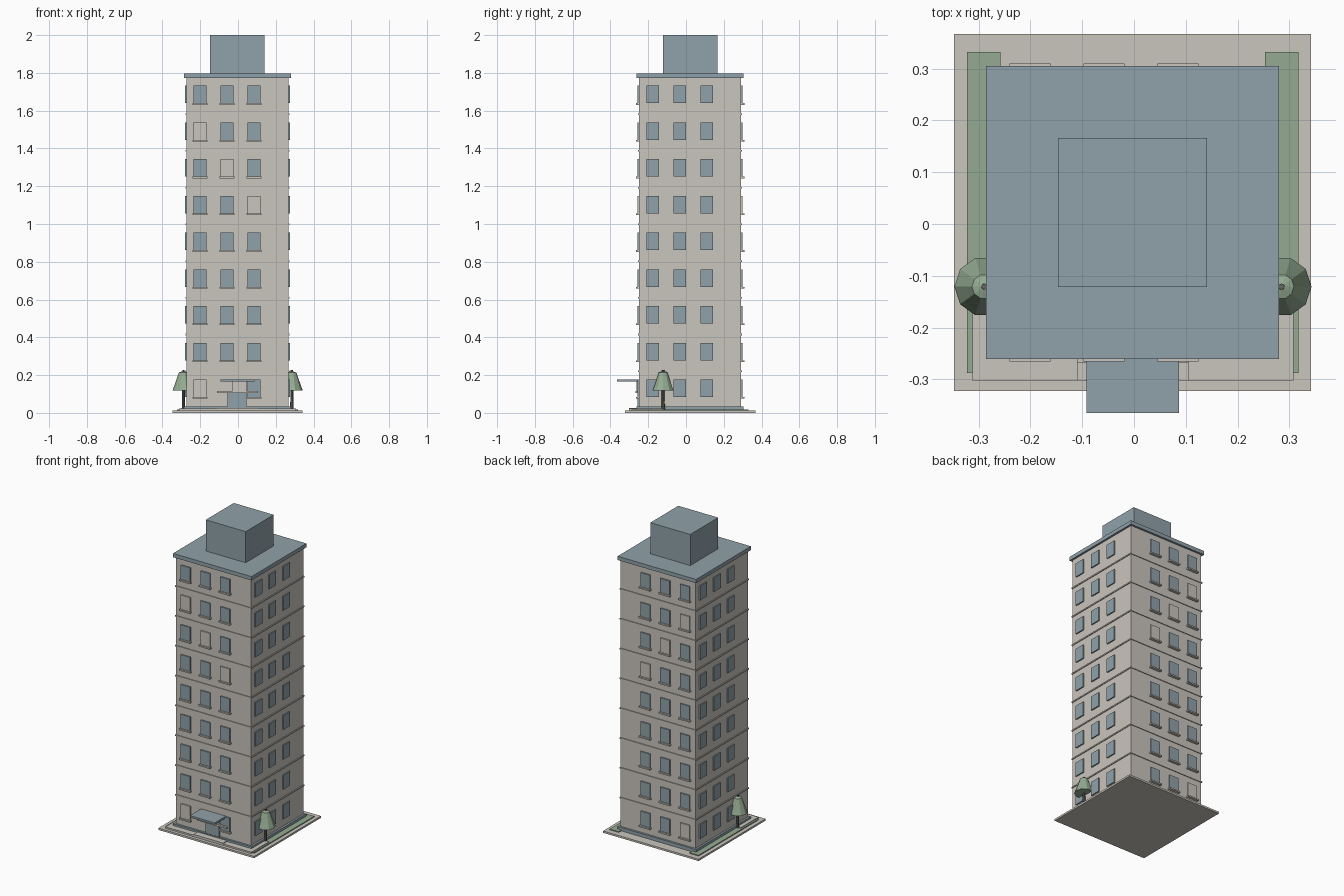
import bpy, bmesh, math
from mathutils import Matrix

cube = bpy.data.objects.get("Cube")
if cube:
    bpy.data.objects.remove(cube, do_unlink=True)


def material(name, rgb):
    m = bpy.data.materials.new(name)
    m.use_nodes = True
    m.diffuse_color = (*rgb, 1)
    m.node_tree.nodes["Principled BSDF"].inputs["Base Color"].default_value = (*rgb, 1)
    return m


STONE = material("warm_stone", (0.59, 0.56, 0.51))
BLUE = material("slate_blue", (0.28, 0.36, 0.40))
GREEN = material("sage_green", (0.30, 0.41, 0.29))
BARK = material("dark_bark", (0.13, 0.14, 0.12))


def finish(name, bm, mat):
    mesh = bpy.data.meshes.new(name)
    bmesh.ops.recalc_face_normals(bm, faces=bm.faces)
    bm.to_mesh(mesh)
    bm.free()
    mesh.materials.append(mat)
    obj = bpy.data.objects.new(name, mesh)
    bpy.context.collection.objects.link(obj)
    return obj


def add_box(bm, x, y, z):
    """Add a box from (min, max) pairs."""
    size = Matrix.Diagonal((x[1] - x[0], y[1] - y[0], z[1] - z[0], 1))
    centre = Matrix.Translation((sum(x) / 2, sum(y) / 2, sum(z) / 2))
    bmesh.ops.create_cube(bm, size=1, matrix=centre @ size)


def box(name, mat, x, y, z):
    bm = bmesh.new()
    add_box(bm, x, y, z)
    return finish(name, bm, mat)


CX, CY, HALF = -0.003, 0.022, 0.27     # tower centre and half width
FLOORS, STOREY, GROUND = 9, 0.1945, 0.026


def square(name, mat, half, z):
    return box(name, mat, (CX - half, CX + half), (CY - half, CY + half), z)


# Ground layers
square("pavement", STONE, 0.345, (0, 0.012))
for side, x in (("right", (-0.323, -0.258)), ("left", (0.253, 0.318))):
    box(side + "_lawn", GREEN, x, (-0.288, 0.332), (0.012, 0.018))
box("front_terrace", STONE, (-0.312, 0.308), (-0.302, -0.12), (0.012, 0.022))
square("plinth", BLUE, 0.283, (0.012, 0.034))

# Tower, roof and penthouse
square("tower", STONE, HALF, (0.03, 1.775))
square("roof_slab", BLUE, 0.283, (1.772, 1.797))
square("penthouse", BLUE, 0.144, (1.797, 2.0))

# Thin bands between the storeys
bm = bmesh.new()
for i in range(1, FLOORS):
    z = GROUND + i * STOREY
    r = HALF + 0.005
    add_box(bm, (CX - r, CX + r), (CY - r, CY + r), (z - 0.004, z + 0.004))
finish("storey_bands", bm, STONE)

# Windows: each wall is laid out facing the front, then turned into place
SHIFT, SPACING, WIDTH = -0.055, 0.143, 0.068
BLANK = {(0, 0), (7, 0), (6, 1), (5, 2)}      # (storey, column) of filled openings


def wall(name, turn, mirrored, sills):
    glass, filled, ledge = bmesh.new(), bmesh.new(), bmesh.new()
    sign = -1 if mirrored else 1
    for storey in range(FLOORS):
        z = GROUND + storey * STOREY + 0.058
        for col in range(3):
            if name == "front" and (storey, col) == (0, 1):
                continue                       # the entrance takes this place
            x = sign * (SHIFT + (col - 1) * SPACING)
            target = filled if sills and (storey, col) in BLANK else glass
            add_box(target, (x - WIDTH / 2, x + WIDTH / 2),
                    (-HALF - 0.008, -HALF + 0.01), (z, z + 0.092))
            if sills:
                add_box(ledge, (x - 0.04, x + 0.04),
                        (-HALF - 0.018, -HALF + 0.01), (z - 0.009, z))
    place = Matrix.Translation((CX, CY, 0)) @ Matrix.Rotation(math.radians(turn), 4, "Z")
    for part, bm, mat in (("windows", glass, BLUE), ("filled_windows", filled, STONE),
                          ("sills", ledge, STONE)):
        if bm.verts:
            bm.transform(place)
            finish(name + "_" + part, bm, mat)
        else:
            bm.free()


wall("front", 0, False, True)
wall("back", 180, True, True)
wall("left", 90, False, False)
wall("right", -90, False, False)

# Entrance
box("entrance_step", STONE, (-0.11, 0.105), (-0.302, -0.24), (0.012, 0.027))
box("door", BLUE, (-0.055, 0.045), (-0.258, -0.24), (0.027, 0.11))
box("door_lintel", STONE, (-0.11, 0.105), (-0.268, -0.24), (0.106, 0.117))
box("canopy_support", STONE, (-0.03, 0.045), (-0.262, -0.24), (0.117, 0.166))
box("canopy", BLUE, (-0.092, 0.087), (-0.365, -0.24), (0.166, 0.178))

# Trees: stacked rings make the crown
CROWN = ((0.0, 0.118), (0.058, 0.118), (0.048, 0.145), (0.034, 0.185),
         (0.024, 0.214), (0.0, 0.222))
SIDES = 10


def tree(side, x, y):
    bm = bmesh.new()
    path = [bm.verts.new((r, 0, z)) for r, z in CROWN]
    edges = [bm.edges.new(pair) for pair in zip(path, path[1:])]
    bmesh.ops.spin(bm, geom=path + edges, axis=(0, 0, 1), cent=(0, 0, 0),
                   angle=2 * math.pi, steps=SIDES)
    bmesh.ops.remove_doubles(bm, verts=bm.verts, dist=0.0005)
    bm.transform(Matrix.Translation((x, y, 0)))
    finish(side + "_tree_crown", bm, GREEN)
    bm = bmesh.new()
    bmesh.ops.create_cone(bm, cap_ends=True, segments=8, radius1=0.009, radius2=0.006,
                          depth=0.216, matrix=Matrix.Translation((x, y, 0.12)))
    finish(side + "_tree_trunk", bm, BARK)


tree("right", -0.289, -0.121)
tree("left", 0.285, -0.121)
